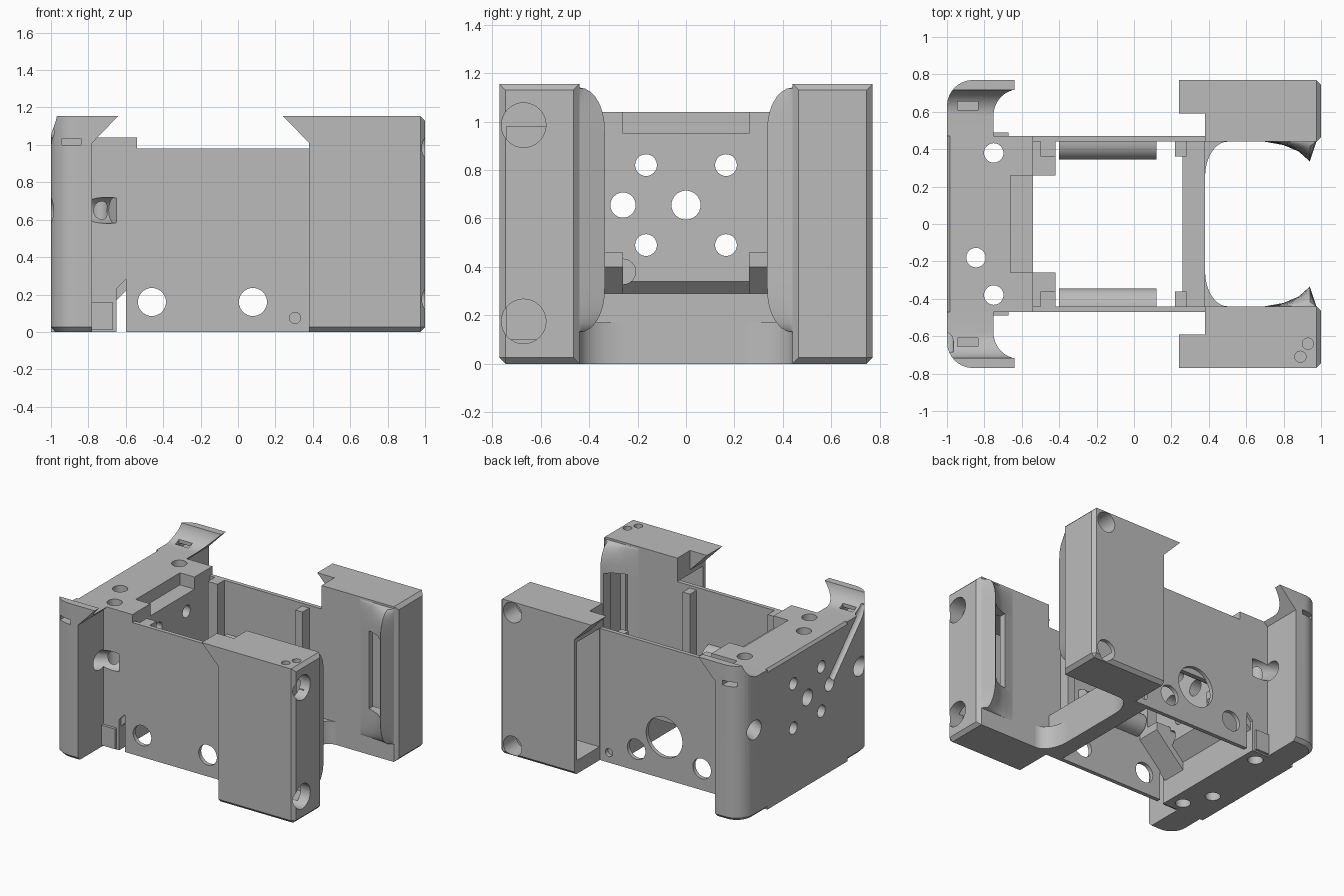
import bpy, bmesh, math
from mathutils import Vector

cube = bpy.data.objects.get("Cube")
if cube:
    bpy.data.objects.remove(cube, do_unlink=True)

mat = bpy.data.materials.new("plain_grey")
mat.use_nodes = True
GREY = (0.5, 0.5, 0.5, 1)
mat.diffuse_color = GREY
mat.node_tree.nodes["Principled BSDF"].inputs["Base Color"].default_value = GREY


def finish(name, bm):
    bmesh.ops.recalc_face_normals(bm, faces=bm.faces[:])
    me = bpy.data.meshes.new(name)
    bm.to_mesh(me)
    bm.free()
    me.materials.append(mat)
    ob = bpy.data.objects.new(name, me)
    bpy.context.scene.collection.objects.link(ob)
    return ob


def prism_bm(pts, axis, a, b):
    """Extrude a flat outline along one axis from a to b."""
    place = {'x': lambda p, t: (t, p[0], p[1]),
             'y': lambda p, t: (p[0], t, p[1]),
             'z': lambda p, t: (p[0], p[1], t)}[axis]
    bm = bmesh.new()
    rings = [[bm.verts.new(place(p, t)) for p in pts] for t in (a, b)]
    for ring in rings:
        bm.faces.new(ring)
    n = len(pts)
    for i in range(n):
        j = (i + 1) % n
        bm.faces.new((rings[0][i], rings[0][j], rings[1][j], rings[1][i]))
    bmesh.ops.recalc_face_normals(bm, faces=bm.faces[:])
    return bm


def prism(name, pts, axis, a, b):
    return finish(name, prism_bm(pts, axis, a, b))


def box(name, x, y, z):
    return prism(name, [(x[0], y[0]), (x[1], y[0]), (x[1], y[1]), (x[0], y[1])], 'z', *z)


def rod(name, p, q, r, n=32):
    p, q = Vector(p), Vector(q)
    bm = bmesh.new()
    bmesh.ops.create_cone(bm, cap_ends=True, segments=n, radius1=r, radius2=r, depth=(q - p).length)
    bm.transform((q - p).to_track_quat('Z', 'Y').to_matrix().to_4x4())
    bmesh.ops.translate(bm, verts=bm.verts[:], vec=(p + q) / 2)
    return finish(name, bm)


def cut(ob, cutters):
    """Subtract the cutters one by one, then discard them."""
    for c in cutters:
        m = ob.modifiers.new("cut", 'BOOLEAN')
        m.operation, m.solver, m.object = 'DIFFERENCE', 'EXACT', c
    bpy.context.view_layer.update()
    dg = bpy.context.evaluated_depsgraph_get()
    me = bpy.data.meshes.new_from_object(ob.evaluated_get(dg))
    ob.modifiers.clear()
    ob.data = me
    for c in cutters:
        bpy.data.objects.remove(c, do_unlink=True)


def near(a, b):
    return abs(a - b) < 1e-4


def bevel(bm, test, size, seg):
    edges = [e for e in bm.edges if test(*[v.co for v in e.verts])]
    bmesh.ops.bevel(bm, geom=edges, offset=size, segments=seg, profile=0.5, affect='EDGES')


def slanted_hole(s):
    return rod("cutter", (-1.1, s * 0.67, 0.65), (-0.66, s * 0.45, 0.65), 0.07)


# end block with its sloped underside, pocket and holes
block = prism("end_block", [(-1, 0), (-0.65, 0), (-0.65, 0.23), (-0.54, 0.34),
                            (-0.54, 1.04), (-0.985, 1.04), (-1, 1.02)], 'y', -0.47, 0.47)
holes = [box("cutter", (-0.66, -0.5), (-0.26, 0.26), (0.95, 1.1))]
for y, z, r in [(0, 0.655, 0.06), (-0.26, 0.655, 0.052)] + [
        (a, b, 0.045) for a in (-0.165, 0.165) for b in (0.49, 0.82)]:
    holes.append(rod("cutter", (-1.1, y, z), (-0.4, y, z), r))
holes.append(rod("cutter", (-0.68, -0.26, 0.38), (-0.4, -0.26, 0.38), 0.052))
for x, y in [(-0.75, 0.38), (-0.75, -0.38), (-0.845, -0.18)]:
    holes.append(rod("cutter", (x, y, -0.1), (x, y, 1.2), 0.052))
holes.append(rod("cutter", (-1, -0.26, 0.66), (-1, -0.68, 1.09), 0.035))
cut(block, holes + [slanted_hole(s) for s in (-1, 1)])

# crossbar between the wings
box("crossbar", (0.26, 0.38), (-0.44, 0.44), (0, 0.29))

for s, side in ((-1, "front"), (1, "back")):
    # long thin wall with round openings
    wall = box(side + "_wall", (-0.6, 0.4), sorted((s * 0.44, s * 0.47)), (0, 0.98))
    spots = [(-0.46, 0.16, 0.075), (0.08, 0.16, 0.075), (0.305, 0.075, 0.03)]
    if s > 0:
        spots.append((-0.15, 0.31, 0.15))
    cut(wall, [rod("cutter", (x, s * 0.4, z), (x, s * 0.52, z), r) for x, z, r in spots])

    # rounded corner post with a flared top
    y0, y1 = s * 0.47, s * 0.77
    bm = prism_bm([(-1, 0), (-0.78, 0), (-0.78, 1.01), (-0.64, 1.155), (-1, 1.155)], 'y', y0, y1)
    bevel(bm, lambda a, b: near(a.x, -1) and near(b.x, -1) and near(a.y, y1) and near(b.y, y1), 0.14, 8)
    bevel(bm, lambda a, b: near(a.z, 0) and near(b.z, 0)
          and not (near(a.y, y0) and near(b.y, y0))
          and not (near(a.x, -0.78) and near(b.x, -0.78)), 0.025, 1)
    post = finish(side + "_corner_post", bm)
    cut(post, [rod("cutter", (-1.2, s * 0.58, 1.18), (-0.5, s * 0.58, 1.18), 0.14, 48),
               box("cutter", (-1.2, -0.5), sorted((s * 0.4, s * 0.58)), (1.04, 1.3)),
               box("cutter", (-0.945, -0.835), sorted((s * 0.61, s * 0.655)), (1.0, 1.12)),
               box("cutter", (-0.94, -0.84), sorted((s * 0.64, s * 0.8)), (1.0, 1.035)),
               slanted_hole(s)] +
        ([rod("cutter", (-1, -0.26, 0.66), (-1, -0.68, 1.09), 0.035)] if s < 0 else []))
    box(side + "_small_foot", (-0.79, -0.67), sorted((s * 0.46, s * 0.49)), (0.01, 0.16))

    # inner supports: bracket, guide posts and half-round rib
    prism(side + "_inner_bracket", [(-0.66, 0.16), (-0.42, 0.4), (-0.42, 0.46), (-0.66, 0.46)],
          'y', s * 0.26, s * 0.45)
    box(side + "_inner_post", (-0.5, -0.42), sorted((s * 0.36, s * 0.45)), (0.4, 0.98))
    box(side + "_guide_post", (0.22, 0.28), sorted((s * 0.36, s * 0.45)), (0.2, 0.96))
    arc = [math.pi * i / 16 for i in range(17)]
    prism(side + "_rib", [(s * (0.445 - 0.1 * math.sin(t)), 0.5 + 0.085 * math.cos(t)) for t in arc],
          'x', -0.4, 0.12)

    # hollow wing, open toward the end block
    a, b = s * 0.44, s * 0.77
    bm = prism_bm([(0.38, 0), (1, 0), (1, 1.155), (0.38, 1.155)], 'y', a, b)
    bevel(bm, lambda p, q: near(p.x + q.x, 2) or
          (near(p.y, b) and near(q.y, b) and near(p.z, 0) and near(q.z, 0)), 0.025, 1)
    wing = finish(side + "_wing", bm)
    cutters = [box("cutter", (0.3, 0.92), sorted((s * 0.475, s * 0.74)), (0.1, 0.98)),
               box("cutter", (0.78, 0.96), sorted((s * 0.3, s * 0.6)), (0.35, 0.93))]
    if s < 0:
        cutters += [rod("cutter", (0.88, -0.67, z), (1.1, -0.67, z), 0.092) for z in (0.175, 0.985)]
        cutters += [rod("cutter", (x, y, 1.09), (x, y, 1.2), 0.03) for x, y in ((0.89, -0.71), (0.93, -0.64))]
    else:
        cutters += [rod("cutter", (0.89, 0.62, z), (0.89, 0.9, z), 0.075) for z in (0.08, 1.075)]
    cut(wing, cutters)
    prism(side + "_wing_lip", [(0.39, 1.0), (0.39, 1.155), (0.24, 1.155)], 'y', s * 0.59, b)

    # curved corner between crossbar and wing
    quarter = [math.pi / 2 * i / 10 for i in range(11)]
    prism(side + "_corner_fillet",
          [(0.37, s * 0.25), (0.37, s * 0.45), (0.5, s * 0.45)] +
          [(0.5 - 0.12 * math.cos(t), s * (0.25 + 0.19 * math.sin(t))) for t in reversed(quarter)],
          'z', 0, 0.17)

    # pointed flange on the wing's inner face, rounded off at top and bottom
    section = [(0.7, 0), (0.8, 0.018), (0.88, 0.052), (0.94, 0.105), (0.965, 0.03), (0.975, 0)]
    bm = bmesh.new()
    rings = []
    for i in range(25):
        u = -math.cos(math.pi * i / 24)
        z = 0.635 + 0.505 * u
        e = max(0, (abs(u) - 0.66) / 0.34)
        k = max(0.02, math.sqrt(max(0, 1 - e * e)))
        rings.append([bm.verts.new((x, s * (0.445 - d * k - 0.005), z)) for x, d in section])
    n = len(section)
    for lo, hi in zip(rings, rings[1:]):
        for i in range(n):
            j = (i + 1) % n
            bm.faces.new((lo[i], lo[j], hi[j], hi[i]))
    bm.faces.new(rings[0])
    bm.faces.new(rings[-1])
    flange = finish(side + "_flange", bm)
    cut(flange, [box("cutter", (0.78, 0.925), sorted((s * 0.3, s * 0.6)), (0.35, 0.93))])

# smooth the round surfaces, keep hard edges
for ob in bpy.context.scene.objects:
    if ob.type == 'MESH':
        bpy.ops.object.select_all(action='DESELECT')
        ob.select_set(True)
        bpy.context.view_layer.objects.active = ob
        bpy.ops.object.shade_smooth_by_angle(angle=math.radians(30))
